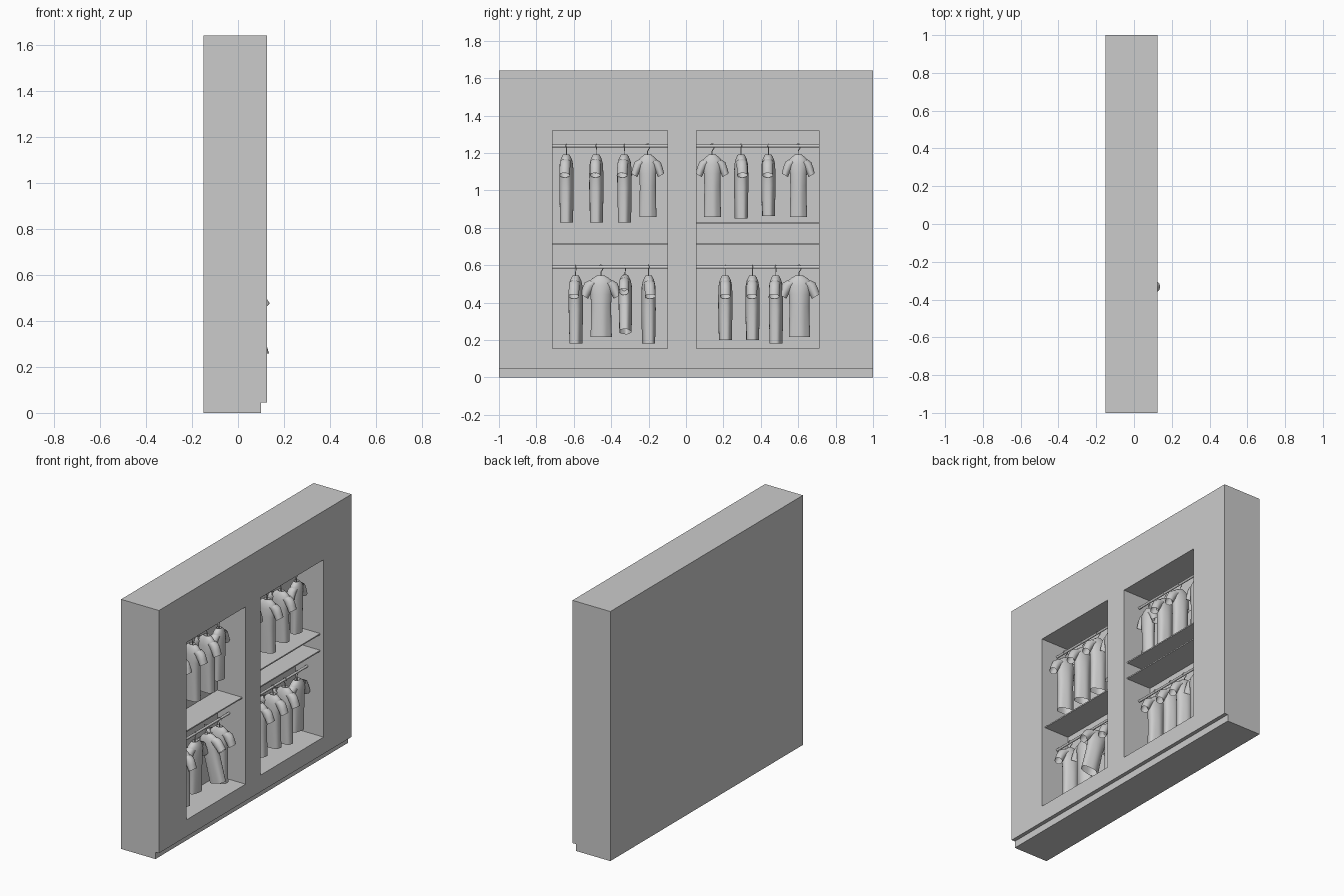
import bpy, bmesh, math
from mathutils import Vector, Matrix

if "Cube" in bpy.data.objects:
    bpy.data.objects.remove(bpy.data.objects["Cube"])

grey = bpy.data.materials.new("plain grey")
grey.use_nodes = True
grey.diffuse_color = (0.6, 0.6, 0.6, 1)
grey.node_tree.nodes["Principled BSDF"].inputs["Base Color"].default_value = (0.6, 0.6, 0.6, 1)

FRONT, BACK, NICHE_BACK = 0.125, -0.15, -0.08
NICHES = {"right": (-0.715, -0.10), "left": (0.055, 0.71)}
ROD_X = 0.005


def finish(name, bm, smooth=False):
    bmesh.ops.recalc_face_normals(bm, faces=bm.faces)
    mesh = bpy.data.meshes.new(name)
    bm.to_mesh(mesh)
    bm.free()
    mesh.materials.append(grey)
    obj = bpy.data.objects.new(name, mesh)
    bpy.context.collection.objects.link(obj)
    if smooth:
        select(obj)
        bpy.ops.object.shade_smooth_by_angle(angle=math.radians(50))
    return obj


def select(obj):
    bpy.ops.object.select_all(action='DESELECT')
    obj.select_set(True)
    bpy.context.view_layer.objects.active = obj


def box(name, lo, hi):
    lo, hi = Vector(lo), Vector(hi)
    bm = bmesh.new()
    size = Matrix.Diagonal((*(hi - lo), 1))
    bmesh.ops.create_cube(bm, size=1, matrix=Matrix.Translation((lo + hi) / 2) @ size)
    return finish(name, bm)


def loft(bm, rings, cap_end=False):
    """Skin a list of equal point rings."""
    loops = [[bm.verts.new(p) for p in ring] for ring in rings]
    n = len(loops[0])
    for a, b in zip(loops, loops[1:]):
        for i in range(n):
            j = (i + 1) % n
            bm.faces.new((a[i], a[j], b[j], b[i]))
    if cap_end:
        bm.faces.new(loops[-1])


def ellipse(centre, u, v, n=24, fold=0.0):
    """Ring spanned by two half-axes, optionally rippled like cloth."""
    ring = []
    for i in range(n):
        a = math.tau * i / n
        r = 1 + fold * math.sin(5 * a + 1)
        ring.append(Vector(centre) + r * (u * math.cos(a) + v * math.sin(a)))
    return ring


def tube(bm, points, radius, n=8):
    """Round wire in the YZ plane following a path."""
    rings = []
    for i, p in enumerate(points):
        d = (points[min(i + 1, len(points) - 1)] - points[max(i - 1, 0)]).normalized()
        side = Vector((1, 0, 0))
        rings.append(ellipse(p, side * radius, d.cross(side) * radius, n))
    loft(bm, rings, True)


# Wall block with two display niches and a recessed plinth
wall = box("wall_cabinet", (BACK, -1, 0), (FRONT, 1, 1.64))
cutters = [box("niche_cutter", (NICHE_BACK, a, 0.155), (FRONT + 0.1, b, 1.32))
           for a, b in NICHES.values()]
cutters.append(box("plinth_cutter", (0.1, -1.1, -0.1), (FRONT + 0.1, 1.1, 0.045)))
for cutter in cutters:
    cutter.hide_render = True
    mod = wall.modifiers.new("cut", 'BOOLEAN')
    mod.operation, mod.solver, mod.object = 'DIFFERENCE', 'EXACT', cutter
    select(wall)
    bpy.ops.object.modifier_apply(modifier=mod.name)
    bpy.data.objects.remove(cutter)

# Shelves and hanging rods
for side, (a, b) in NICHES.items():
    for z in ((0.715,) if side == "right" else (0.715, 0.825)):
        box(f"{side}_shelf", (NICHE_BACK, a, z - 0.004), (0.10, b, z + 0.004))
    for z in (0.59, 1.238):
        bm = bmesh.new()
        x_axis, z_axis = Vector((0.008, 0, 0)), Vector((0, 0, 0.008))
        loft(bm, [ellipse((ROD_X, y, z), x_axis, z_axis, 16) for y in (a, b)])
        finish(f"{side}_rod", bm, True)

# Shirt body: fraction of height below the neck, half width, relative depth
BODY = [(1, 0.058, 0.9), (0.75, 0.056, 0.95), (0.5, 0.055, 1), (0.3, 0.058, 1),
        (0.15, 0.066, 0.95), (0.07, 0.06, 0.8), (0.02, 0.04, 0.6), (0, 0.026, 0.5)]


def shirt_mesh(height, width, depth):
    bm = bmesh.new()
    loft(bm, [ellipse((0, 0, -t * height), Vector((0, w * width, 0)),
                      Vector((depth * d, 0, 0)), 32, 0.05 * t)
              for t, w, d in BODY])
    # Collar turned inwards
    loft(bm, [ellipse((0, 0, z), Vector((0, w * width, 0)), Vector((depth * d, 0, 0)), 32)
              for z, w, d in ((0, 0.026, 0.5), (0.004, 0.023, 0.45), (-0.012, 0.02, 0.4))])
    # Short sleeves
    for s in (-1, 1):
        rings = []
        for y, z, r in ((0.04, -0.035, 0.028), (0.062, -0.05, 0.032),
                        (0.08, -0.08, 0.028), (0.092, -0.108, 0.025)):
            across = Vector((0, s * 0.85, 0.5)) * r * width
            rings.append(ellipse((0, s * y * width, z), across,
                                 Vector((depth * 0.75, 0, 0)), 20))
        loft(bm, rings)
    return bm


def hanger_mesh(width):
    bm = bmesh.new()
    # Hook over the rod, then the neck
    hook = [Vector((0, 0.013 * math.cos(a), 0.047 + 0.013 * math.sin(a)))
            for a in (math.radians(200 - 29 * i) for i in range(9))]
    hook += [Vector((0, 0, 0.022)), Vector((0, 0, -0.012))]
    tube(bm, hook, 0.0025)
    # Sloping arms and bottom bar
    tips = [Vector((0, s * 0.055 * width, -0.035)) for s in (-1, 1)]
    for tip in tips:
        tube(bm, [Vector((0, 0, -0.005)), tip], 0.003)
    tube(bm, tips, 0.003)
    return bm


def hang(y, rod_z, angle, height, width, depth, lean=0):
    place = (Matrix.Translation((ROD_X, y, rod_z - 0.049))
             @ Matrix.Rotation(math.radians(lean), 4, 'Y')
             @ Matrix.Rotation(math.radians(angle), 4, 'Z'))
    shirt = finish("shirt", shirt_mesh(height, width, depth), True)
    hanger = finish("hanger", hanger_mesh(width), True)
    shirt.matrix_world = place
    hanger.matrix_world = place


# Upper rods: shirts turned sideways, and some facing the room
UP, LOW = 1.238, 0.59
for y, angle, height in ((-0.64, 84, 0.36), (-0.48, 86, 0.36), (-0.33, 82, 0.36),
                         (0.295, 94, 0.34), (0.44, 88, 0.325)):
    hang(y, UP, angle, height, 0.95, 0.038)
for y in (-0.205, 0.14, 0.6):
    hang(y, UP, 0, 0.33, 0.78, 0.036)

# Lower rods
for y, angle, height in ((-0.59, 83, 0.36), (-0.2, 96, 0.36), (0.21, 90, 0.34),
                         (0.355, 88, 0.34), (0.48, 84, 0.36)):
    hang(y, LOW, angle, height, 0.95, 0.038)
for y in (-0.455, 0.605):
    hang(y, LOW, 0, 0.325, 0.97, 0.04)
hang(-0.325, LOW, 85, 0.305, 1.0, 0.036, -14)
